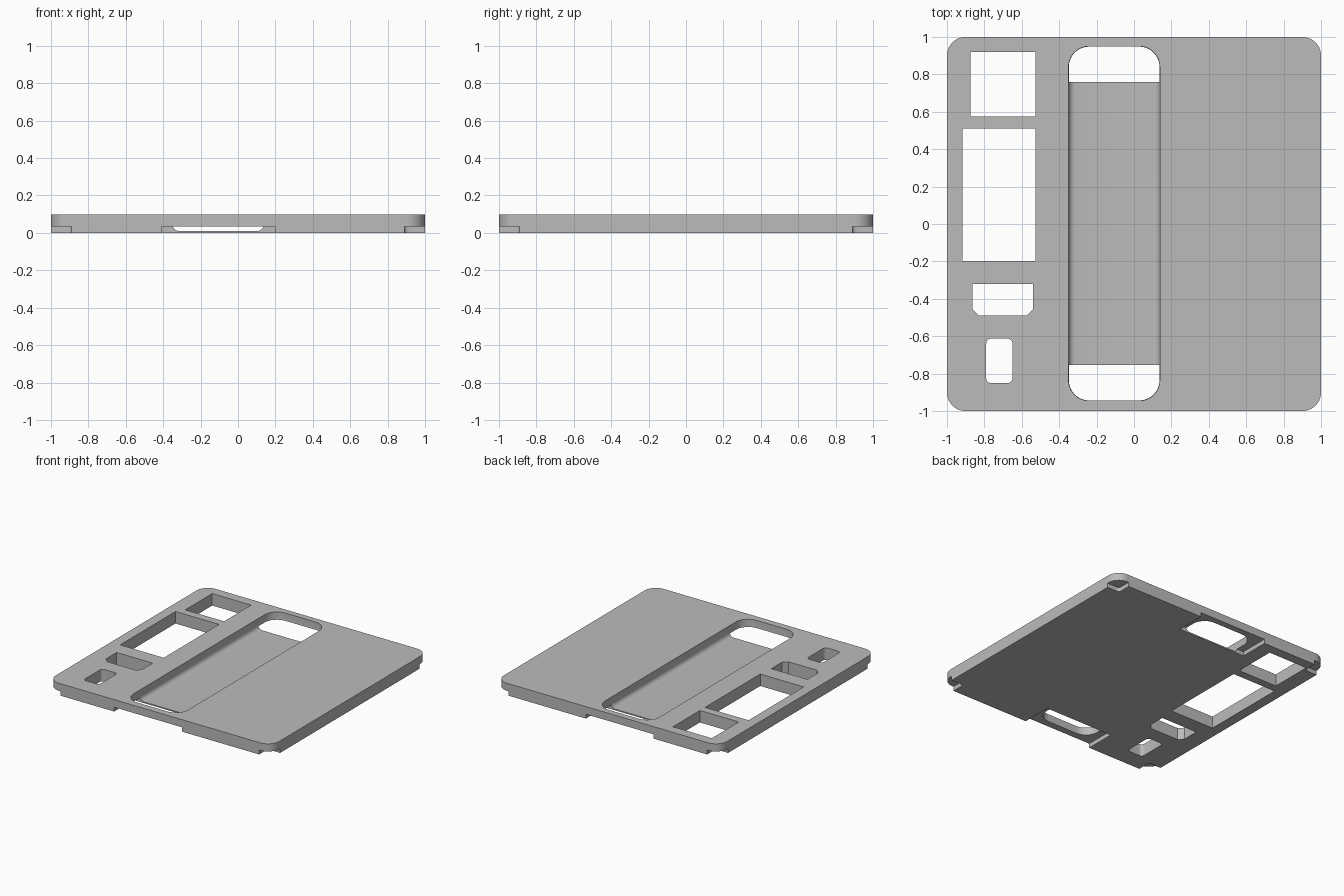
import bpy, bmesh, math

cube = bpy.data.objects.get("Cube")
if cube:
    bpy.data.objects.remove(cube, do_unlink=True)

grey = bpy.data.materials.new("plain_grey")
grey.use_nodes = True
colour = (0.5, 0.5, 0.5, 1)
grey.diffuse_color = colour
grey.node_tree.nodes["Principled BSDF"].inputs["Base Color"].default_value = colour


def rounded_rect(x0, x1, y0, y1, r, steps=10):
    """Outline running counter-clockwise from the +x +y corner."""
    corners = [(x1 - r, y1 - r), (x0 + r, y1 - r), (x0 + r, y0 + r), (x1 - r, y0 + r)]
    if r == 0:
        return corners
    points = []
    for i, (cx, cy) in enumerate(corners):
        for s in range(steps + 1):
            a = math.pi / 2 * (i + s / steps)
            points.append((cx + r * math.cos(a), cy + r * math.sin(a)))
    return points


def loft(name, rings):
    """Solid through a stack of (outline, height) rings."""
    bm = bmesh.new()
    loops = [[bm.verts.new((x, y, z)) for x, y in pts] for pts, z in rings]
    for low, high in zip(loops, loops[1:]):
        n = len(low)
        for i in range(n):
            j = (i + 1) % n
            bm.faces.new((low[i], low[j], high[j], high[i]))
    bm.faces.new(loops[0][::-1])
    bm.faces.new(loops[-1])
    bmesh.ops.recalc_face_normals(bm, faces=bm.faces)
    mesh = bpy.data.meshes.new(name)
    bm.to_mesh(mesh)
    bm.free()
    mesh.materials.append(grey)
    obj = bpy.data.objects.new(name, mesh)
    bpy.context.collection.objects.link(obj)
    return obj


def cut(target, outline, low, high):
    cut_with(target, loft("cutter", [(outline, low), (outline, high)]))


def cut_with(target, cutter):
    cutter.hide_render = True
    mod = target.modifiers.new("cut", "BOOLEAN")
    mod.operation, mod.solver, mod.object = "DIFFERENCE", "EXACT", cutter
    bpy.context.view_layer.update()
    graph = bpy.context.evaluated_depsgraph_get()
    mesh = bpy.data.meshes.new_from_object(target.evaluated_get(graph))
    target.modifiers.clear()
    target.data = mesh
    bpy.data.objects.remove(cutter, do_unlink=True)


# Plate with rounded corners
THICK, STEP, FLOOR = 0.097, 0.035, 0.01
body = rounded_rect(-1, 1, -1, 1, 0.1, 16)
plate = loft("cover_plate", [(body, 0), (body, THICK)])

# Long pocket with a filleted floor
FILLET = 0.035
rings = []
for s in range(9):
    a = math.pi / 2 * s / 8
    d = FILLET * (1 - math.sin(a))
    z = FLOOR + FILLET * (1 - math.cos(a))
    rings.append((rounded_rect(-0.35 + d, 0.138 - d, -0.945 + d, 0.95 - d, 0.11 - d), z))
rings.append((rings[-1][0], 0.2))
cut_with(plate, loft("pocket_cutter", rings))

# Shallow steps under both pocket ends, opening the pocket floor
for y0, y1 in ((-1.1, -0.755), (0.76, 1.1)):
    cut(plate, rounded_rect(-0.41, 0.197, y0, y1, 0), -0.1, STEP)

# Small steps under the four corners
for sx in (-1, 1):
    for sy in (-1, 1):
        xs, ys = sorted((sx * 0.89, sx * 1.1)), sorted((sy * 0.89, sy * 1.1))
        cut(plate, rounded_rect(*xs, *ys, 0.02, 5), -0.1, STEP)

# Openings along the right side
cut(plate, rounded_rect(-0.875, -0.527, 0.575, 0.92, 0), -0.1, 0.2)
cut(plate, rounded_rect(-0.917, -0.527, -0.197, 0.51, 0), -0.1, 0.2)
cut(plate, rounded_rect(-0.79, -0.65, -0.85, -0.613, 0.025, 6), -0.1, 0.2)
chamfered = [(-0.54, -0.32), (-0.863, -0.32), (-0.863, -0.455),
             (-0.828, -0.49), (-0.575, -0.49), (-0.54, -0.455)]
cut(plate, chamfered, -0.1, 0.2)

# Smooth curved walls, sharp edges
bpy.ops.object.select_all(action="DESELECT")
plate.select_set(True)
bpy.context.view_layer.objects.active = plate
bpy.ops.object.shade_smooth_by_angle(angle=math.radians(30))
